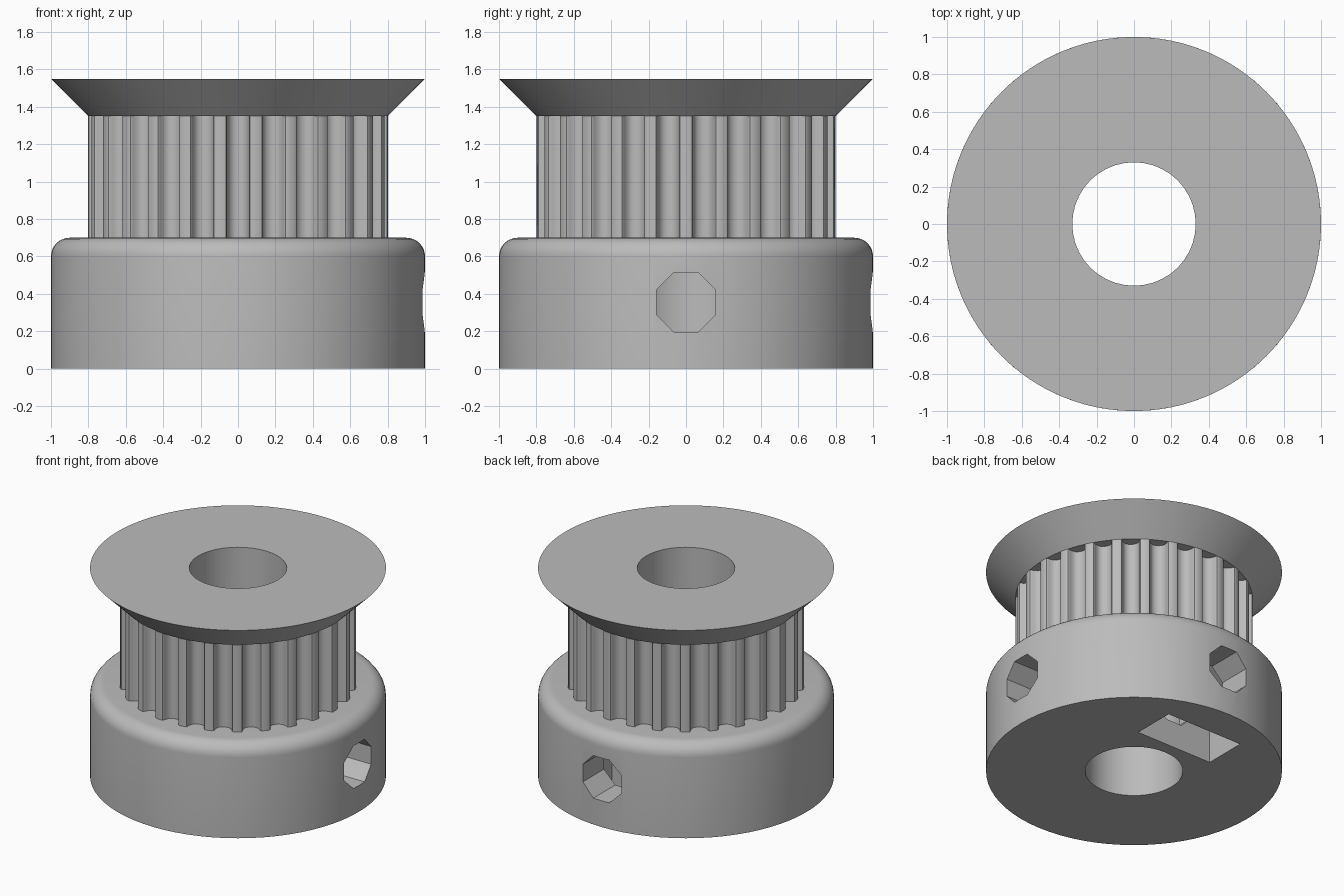
import bpy, bmesh, math
from mathutils import Matrix

cube = bpy.data.objects.get("Cube")
if cube:
    bpy.data.objects.remove(cube, do_unlink=True)

grey = bpy.data.materials.new("plain_grey")
grey.use_nodes = True
grey.diffuse_color = (0.5, 0.5, 0.5, 1)
grey.node_tree.nodes["Principled BSDF"].inputs["Base Color"].default_value = (0.5, 0.5, 0.5, 1)

BORE, BASE_TOP, TEETH_TOP, TOP = 0.33, 0.7, 1.35, 1.55
SCREW_Z = 0.355


def make_object(name, bm):
    bmesh.ops.recalc_face_normals(bm, faces=bm.faces)
    mesh = bpy.data.meshes.new(name)
    bm.to_mesh(mesh)
    bm.free()
    mesh.materials.append(grey)
    obj = bpy.data.objects.new(name, mesh)
    bpy.context.collection.objects.link(obj)
    return obj


def lathe(name, profile, sides):
    """Solid of stacked rings, each given as (radius, height)."""
    bm = bmesh.new()
    rings = [[bm.verts.new((r * math.cos(i * math.tau / sides),
                            r * math.sin(i * math.tau / sides), z))
              for i in range(sides)] for r, z in profile]
    for low, high in zip(rings, rings[1:]):
        for i in range(sides):
            j = (i + 1) % sides
            bm.faces.new((low[i], low[j], high[j], high[i]))
    bm.faces.new(rings[0])
    bm.faces.new(rings[-1])
    return make_object(name, bm)


def prism(name, outline, start, end, matrix=Matrix()):
    """Flat outline extruded along z, then placed by a matrix."""
    bm = bmesh.new()
    face = bm.faces.new([bm.verts.new((x, y, start)) for x, y in outline])
    out = bmesh.ops.extrude_face_region(bm, geom=[face])
    top = [v for v in out["geom"] if isinstance(v, bmesh.types.BMVert)]
    bmesh.ops.translate(bm, verts=top, vec=(0, 0, end - start))
    bm.transform(matrix)
    return make_object(name, bm)


def ngon(radius, sides, turn=0):
    return [(radius * math.cos(turn + i * math.tau / sides),
             radius * math.sin(turn + i * math.tau / sides)) for i in range(sides)]


def cut(obj, cutters):
    bpy.context.view_layer.objects.active = obj
    for cutter in cutters:
        cutter.hide_render = True
        mod = obj.modifiers.new("cut", "BOOLEAN")
        mod.operation, mod.solver, mod.object = "DIFFERENCE", "EXACT", cutter
        bpy.ops.object.modifier_apply(modifier=mod.name)


# Hub with a rounded upper rim
fillet = [(0.9 + 0.1 * math.cos(a), 0.6 + 0.1 * math.sin(a))
          for a in (i * math.pi / 16 for i in range(9))]
hub = lathe("hub", [(1, 0)] + fillet, 72)

# Toothed drum: rounded belt grooves with a small lip at the mouth
TEETH, DRUM = 26, 0.802
half = [(0.0747, 0), (0.0648, 0.004), (0.0598, 0.013), (0.0579, 0.024), (0.0547, 0.034),
        (0.0505, 0.044), (0.0452, 0.054), (0.0358, 0.064), (0.0248, 0.071), (0.0127, 0.075)]
groove = [(-t, d) for t, d in half] + [(0, 0.0764)] + half[::-1]
outline = []
for k in range(TEETH):
    a = (k + 0.5) * math.tau / TEETH
    for t, d in groove:
        r = math.sqrt(DRUM ** 2 - t ** 2) - d
        outline.append((r * math.cos(a) - t * math.sin(a), r * math.sin(a) + t * math.cos(a)))
drum = prism("toothed_drum", outline, BASE_TOP, TEETH_TOP)

# Flared belt flange
flange = lathe("belt_flange", [(0.8, TEETH_TOP), (1, TOP)], 96)

# Shaft bore through all parts
bore = prism("bore_cutter", ngon(BORE, 40), -0.1, TOP + 0.1)
cutters = [bore]

# Two set screw holes with nut pockets open to the underside
for turn in (0, math.pi / 2):
    place = Matrix.Rotation(turn, 4, "Z") @ Matrix.Translation((0, 0, SCREW_Z)) \
        @ Matrix.Rotation(math.pi / 2, 4, "Z") @ Matrix.Rotation(math.pi / 2, 4, "X")
    cutters.append(prism("screw_cutter", ngon(0.172, 8, math.pi / 8), 0.1, 1.2, place))
    pocket = [(-0.315, -0.5), (0.315, -0.5), (0.315, 0.15), (0, 0.32), (-0.315, 0.15)]
    cutters.append(prism("nut_cutter", pocket, 0.42, 0.74, place))

cut(hub, cutters)
cut(drum, [bore])
cut(flange, [bore])
for cutter in cutters:
    bpy.data.objects.remove(cutter, do_unlink=True)

# Smooth curved surfaces, crisp edges
bpy.ops.object.select_all(action="DESELECT")
for part in (hub, drum, flange):
    part.select_set(True)
bpy.context.view_layer.objects.active = hub
bpy.ops.object.shade_smooth_by_angle(angle=math.radians(25))
